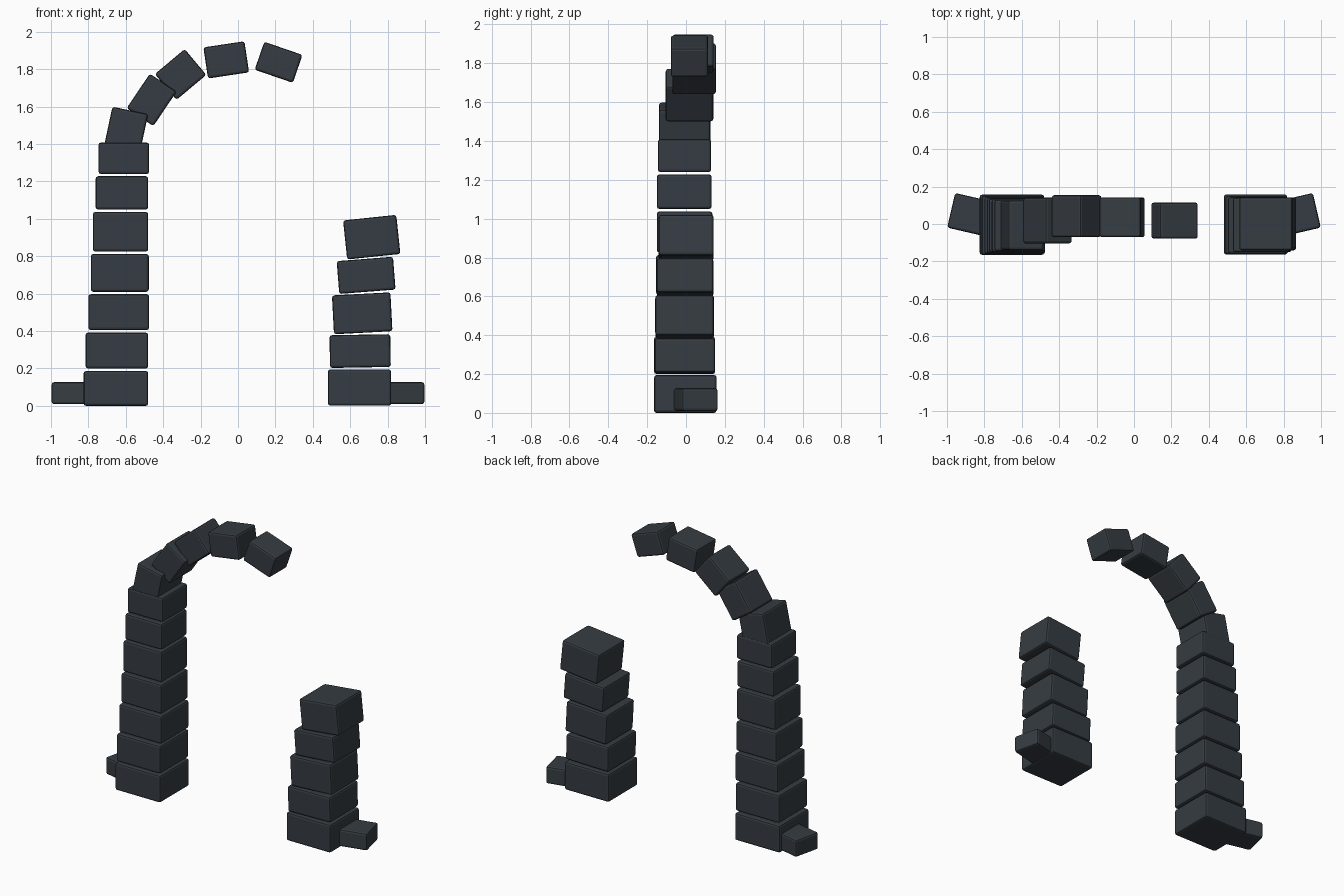
import bpy
from math import radians

default = bpy.data.objects.get("Cube")
if default:
    bpy.data.objects.remove(default, do_unlink=True)

# Single dark slate colour
stone = bpy.data.materials.new("dark_slate")
stone.use_nodes = True
colour = (0.036, 0.045, 0.054, 1)
stone.diffuse_color = colour
bsdf = stone.node_tree.nodes["Principled BSDF"]
bsdf.inputs["Base Color"].default_value = colour
bsdf.inputs["Roughness"].default_value = 0.9


def block(name, centre, size, lean=0, yaw=0):
    """Stone block with worn edges; lean turns it clockwise seen from the front."""
    bpy.ops.mesh.primitive_cube_add(size=1, location=centre)
    obj = bpy.context.object
    obj.name = name
    obj.scale = size
    bpy.ops.object.transform_apply(location=False, rotation=False, scale=True)
    obj.rotation_euler = (0, radians(lean), radians(yaw))
    bevel = obj.modifiers.new("worn_edges", "BEVEL")
    bevel.width = 0.013
    bevel.segments = 2
    obj.data.materials.append(stone)
    return obj


# Tall column: x range, z range, y range of each upright course
courses = [
    (-0.825, -0.48, 0.0, 0.187, -0.165, 0.157),
    (-0.815, -0.48, 0.20, 0.392, -0.165, 0.15),
    (-0.80, -0.475, 0.405, 0.597, -0.16, 0.145),
    (-0.787, -0.477, 0.61, 0.812, -0.155, 0.14),
    (-0.776, -0.48, 0.825, 1.037, -0.15, 0.136),
    (-0.761, -0.48, 1.05, 1.228, -0.15, 0.132),
    (-0.746, -0.475, 1.24, 1.408, -0.145, 0.13),
]
for i, (x0, x1, z0, z1, y0, y1) in enumerate(courses):
    block(f"column_block_{i + 1}",
          ((x0 + x1) / 2, (y0 + y1) / 2, (z0 + z1) / 2),
          (x1 - x0, y1 - y0, z1 - z0))

# Broken arch: centre, size, lean
arch = [
    ((-0.60, -0.007, 1.467), (0.195, 0.265, 0.23), 12),
    ((-0.462, 0.018, 1.636), (0.172, 0.245, 0.222), 34),
    ((-0.307, 0.042, 1.772), (0.18, 0.225, 0.208), 50),
    ((-0.063, 0.036, 1.85), (0.222, 0.213, 0.168), -8.5),
    ((0.217, 0.018, 1.837), (0.216, 0.193, 0.158), 19),
]
for i, (centre, size, lean) in enumerate(arch):
    block(f"arch_block_{i + 1}", centre, size, lean)

# Short leaning stump on the other side
stump = [
    ((0.65, -0.003, 0.098), (0.338, 0.322, 0.194), 0),
    ((0.653, -0.006, 0.293), (0.325, 0.312, 0.175), -1),
    ((0.664, -0.007, 0.495), (0.313, 0.302, 0.208), -3),
    ((0.685, -0.005, 0.698), (0.302, 0.292, 0.176), -4.5),
    ((0.715, 0.001, 0.902), (0.286, 0.283, 0.21), -6),
]
for i, (centre, size, lean) in enumerate(stump):
    block(f"stump_block_{i + 1}", centre, size, lean)

# Small fallen stones beside each base
for side, label in ((-1, "right"), (1, "left")):
    block(f"{label}_foot_stone", (side * 0.868, 0.048, 0.068),
          (0.225, 0.19, 0.118), yaw=side * 13)
